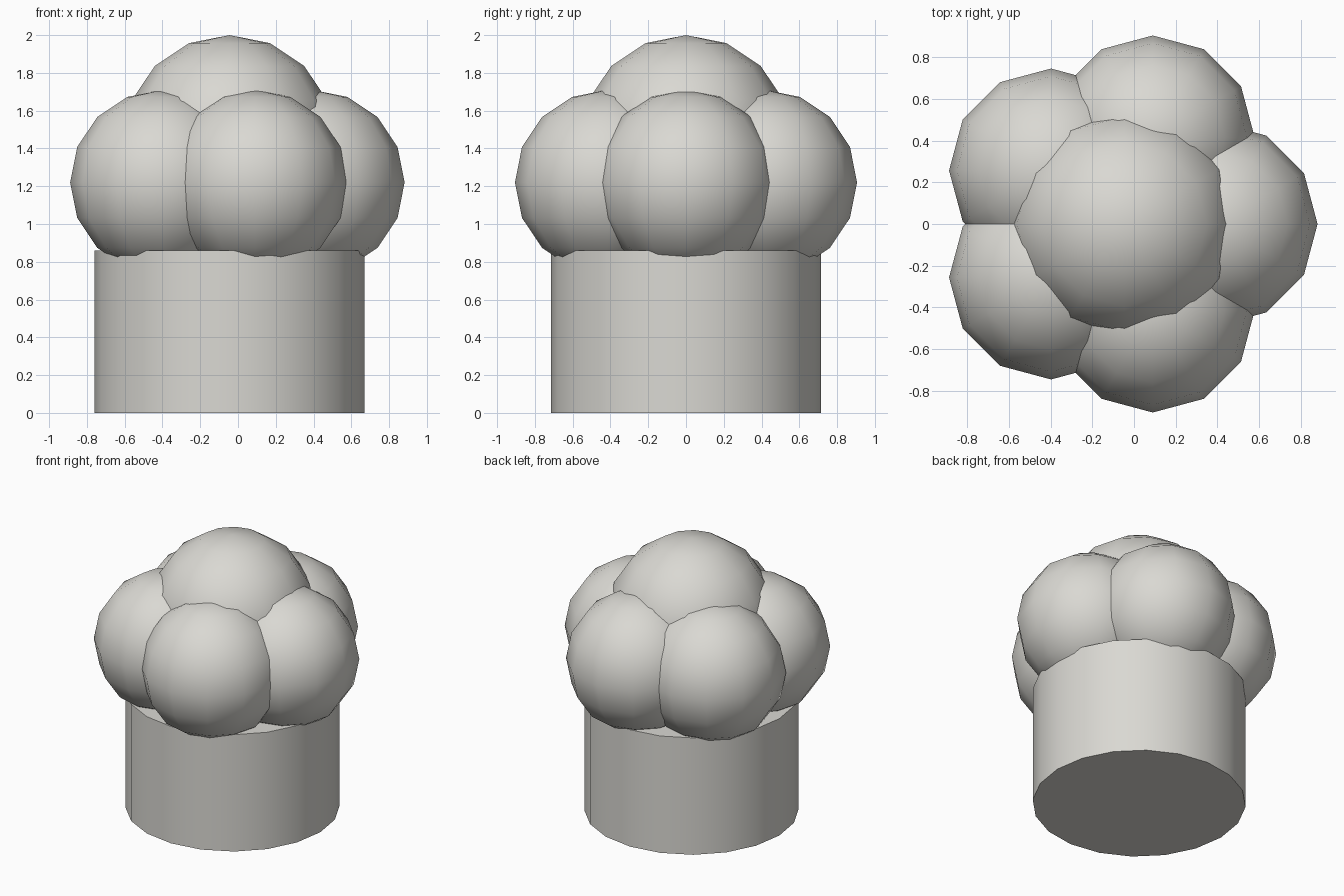
import bpy
from math import cos, sin, radians, tau

cube = bpy.data.objects.get("Cube")
if cube:
    bpy.data.objects.remove(cube, do_unlink=True)

AXIS_X = -0.045  # shared vertical axis of base and puffs

# One pale warm grey for everything
grey = bpy.data.materials.new("pale_grey")
grey.use_nodes = True
colour = (0.7, 0.69, 0.65, 1)
grey.diffuse_color = colour
grey.node_tree.nodes["Principled BSDF"].inputs["Base Color"].default_value = colour


def finish(name):
    obj = bpy.context.object
    obj.name = name
    obj.data.materials.append(grey)
    return obj


def puff(name, x, y, z, radius):
    bpy.ops.mesh.primitive_uv_sphere_add(
        segments=12, ring_count=8, radius=radius, location=(x, y, z))
    finish(name)
    bpy.ops.object.shade_smooth()


# Cylindrical base
HEIGHT = 0.86
bpy.ops.mesh.primitive_cylinder_add(
    vertices=20, radius=0.715, depth=HEIGHT, location=(AXIS_X, 0, HEIGHT / 2))
finish("base")
bpy.ops.object.shade_smooth_by_angle(angle=radians(30))

# Ring of five puffs
RING = 0.437
for i in range(5):
    a = tau * i / 5
    puff(f"side_puff_{i + 1}", AXIS_X + RING * cos(a), RING * sin(a), 1.22, 0.49)

# Larger puff on top
puff("top_puff", AXIS_X, 0, 1.44, 0.56)
